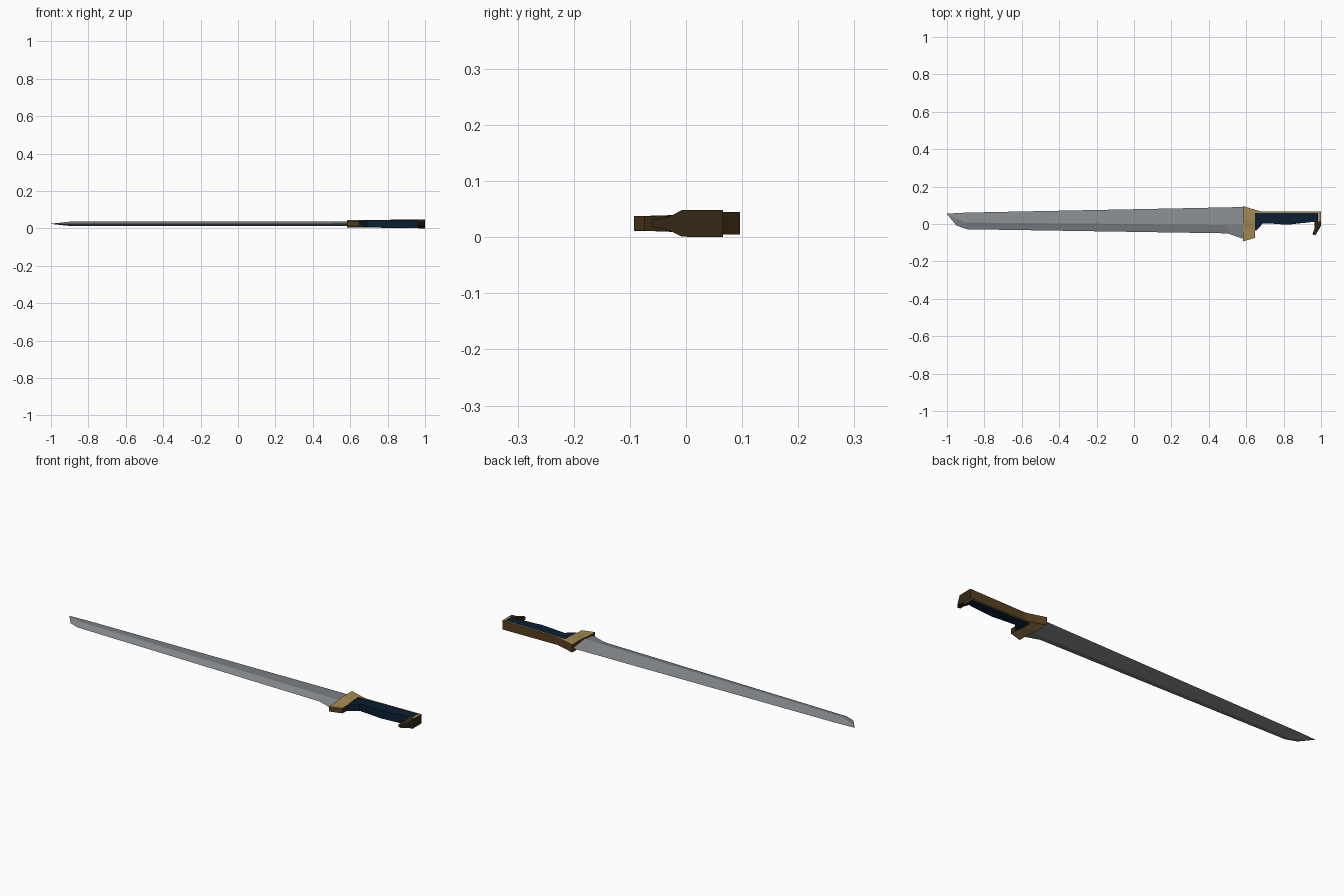
import bpy
import bmesh

if "Cube" in bpy.data.objects:
    bpy.data.objects.remove(bpy.data.objects["Cube"])

ZC = 0.0245  # mid-plane of the sword


def material(name, rgb):
    m = bpy.data.materials.new(name)
    m.diffuse_color = (*rgb, 1)
    m.use_nodes = True
    m.node_tree.nodes["Principled BSDF"].inputs["Base Color"].default_value = m.diffuse_color
    return m


STEEL = material("steel grey", (0.24, 0.255, 0.27))
GOLD = material("dull gold", (0.375, 0.255, 0.085))
BROWN = material("bronze brown", (0.100, 0.052, 0.014))
DARK = material("dark bronze", (0.036, 0.022, 0.008))
NAVY = material("navy grip", (0.003, 0.013, 0.034))


def loft(name, rings, mats, rule=None):
    """Skin a row of equal-length rings, cap both ends, colour faces by rule."""
    n = len(rings[0])
    verts = [p for r in rings for p in r]
    faces = [(i * n + j, i * n + (j + 1) % n, (i + 1) * n + (j + 1) % n, (i + 1) * n + j)
             for i in range(len(rings) - 1) for j in range(n)]
    faces += [tuple(range(n))[::-1], tuple(range(len(verts) - n, len(verts)))]
    me = bpy.data.meshes.new(name)
    me.from_pydata(verts, [], faces)
    for m in mats:
        me.materials.append(m)
    bm = bmesh.new()
    bm.from_mesh(me)
    bmesh.ops.recalc_face_normals(bm, faces=bm.faces)
    bm.normal_update()
    if rule:
        for f in bm.faces:
            f.material_index = rule(f.normal, f.calc_center_median())
    bm.to_mesh(me)
    bm.free()
    ob = bpy.data.objects.new(name, me)
    bpy.context.collection.objects.link(ob)
    return ob


def slab(a, b, h):
    """Rectangular ring between plan points a and b with half thickness h."""
    return [(*a, ZC - h), (*b, ZC - h), (*b, ZC + h), (*a, ZC + h)]


def trim_colour(n, c):
    """Gold flats, brown edges, dark ends and hook."""
    if c.y < 0.01 and c.x > 0.9:
        return 2
    if abs(n.z) > 0.6:
        return 0
    return 2 if n.x > 0.7 else 1


# Blade: diamond section (x, edge y, ridge y, spine y, half thickness)
blade = [(-1.0, 0.054, 0.055, 0.056, 0.0005), (-0.95, -0.008, 0.028, 0.058, 0.006),
         (-0.895, -0.028, 0.008, 0.061, 0.012), (0.50, -0.050, -0.005, 0.089, 0.012),
         (0.60, -0.085, -0.006, 0.091, 0.012)]
loft("blade", [[(x, lo, ZC), (x, mid, ZC - h), (x, up, ZC), (x, mid, ZC + h)]
               for x, lo, mid, up, h in blade], [STEEL])

# Crossguard, thinner towards the cutting edge
loft("guard", [slab((0.583, -0.093), (0.647, -0.074), 0.0130),
               slab((0.583, -0.030), (0.647, -0.030), 0.0145),
               slab((0.583, 0.020), (0.647, 0.020), 0.0200),
               slab((0.583, 0.096), (0.647, 0.076), 0.0200)],
     [GOLD, BROWN, DARK], trim_colour)

# Grip with finger swell (x, lower y, half thickness)
grip = [(0.64, -0.038, 0.0140), (0.655, -0.034, 0.0145), (0.69, 0.004, 0.018),
        (0.74, 0.002, 0.019), (0.82, -0.004, 0.020), (0.90, 0.005, 0.021),
        (0.985, 0.014, 0.022)]
loft("grip", [slab((x, y), (x, 0.060), h) for x, y, h in grip], [NAVY])

# Back strap running from the guard, round the pommel and into the hook
strap = [((0.64, 0.058), (0.64, 0.078), 0.0200), ((0.685, 0.060), (0.685, 0.066), 0.0200),
         ((0.987, 0.060), (1.0, 0.066), 0.0240), ((0.986, 0.014), (1.0, 0.014), 0.0240),
         ((0.966, 0.012), (1.0, -0.008), 0.0235), ((0.964, -0.025), (0.990, -0.028), 0.0130),
         ((0.954, -0.056), (0.969, -0.061), 0.0060)]
loft("back_strap_and_hook", [slab(a, b, h) for a, b, h in strap],
     [GOLD, BROWN, DARK], trim_colour)
